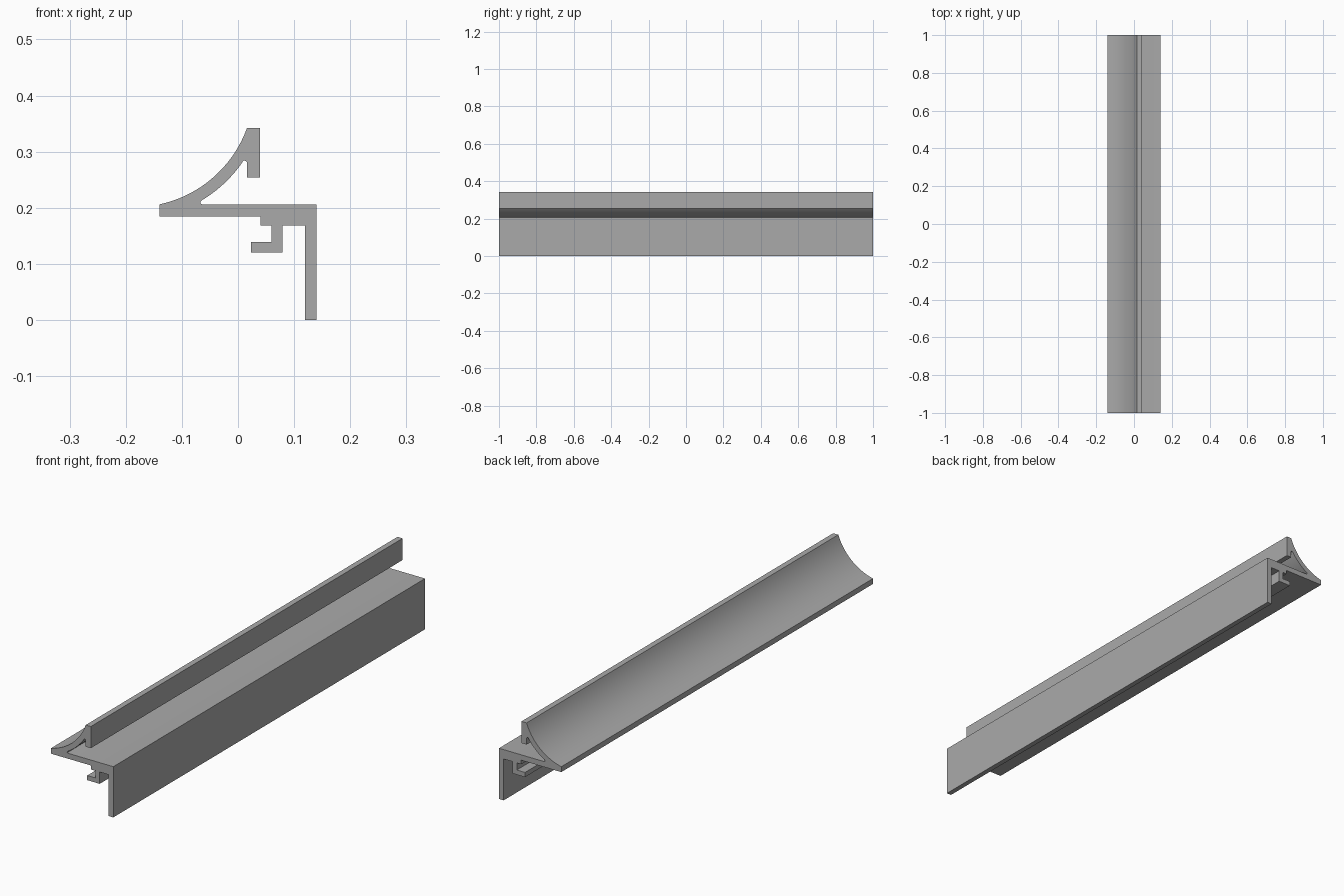
import bpy
import bmesh
from math import sin, cos, atan2, radians, hypot

HALF_LENGTH = 1.0
COVE_CENTRE = (-0.184, 0.415)

default = bpy.data.objects.get("Cube")
if default:
    bpy.data.objects.remove(default, do_unlink=True)


def make_material(name, colour):
    mat = bpy.data.materials.new(name)
    mat.use_nodes = True
    mat.diffuse_color = colour
    mat.node_tree.nodes["Principled BSDF"].inputs["Base Color"].default_value = colour
    return mat


def cove_arc(start, end, steps):
    """Points from start to end, swept about the cove centre."""
    cx, cz = COVE_CENTRE
    polar = [(hypot(x - cx, z - cz), atan2(z - cz, x - cx)) for x, z in (start, end)]
    (r0, a0), (r1, a1) = polar
    points = []
    for i in range(steps + 1):
        t = i / steps
        r, a = r0 + (r1 - r0) * t, a0 + (a1 - a0) * t
        points.append((cx + r * cos(a), cz + r * sin(a)))
    return points


def fillet(centre, radius, start, end, steps=5):
    """Small round between two angles in degrees."""
    angles = [radians(start + (end - start) * i / steps) for i in range(steps + 1)]
    return [(centre[0] + radius * cos(a), centre[1] + radius * sin(a)) for a in angles]


def extrude_profile(name, profile, material):
    bm = bmesh.new()
    face = bm.faces.new([bm.verts.new((x, -HALF_LENGTH, z)) for x, z in profile])
    result = bmesh.ops.extrude_face_region(bm, geom=[face], use_keep_orig=True)
    moved = [v for v in result["geom"] if isinstance(v, bmesh.types.BMVert)]
    bmesh.ops.translate(bm, verts=moved, vec=(0, 2 * HALF_LENGTH, 0))
    bmesh.ops.recalc_face_normals(bm, faces=bm.faces)
    mesh = bpy.data.meshes.new(name)
    bm.to_mesh(mesh)
    bm.free()
    mesh.materials.append(material)
    obj = bpy.data.objects.new(name, mesh)
    bpy.context.collection.objects.link(obj)
    return obj


# Underside of the shelf with the hooked clip
clip = [(-0.14, 0.184), (0.04, 0.184), (0.04, 0.168), (0.06, 0.168),
        (0.06, 0.139), (0.023, 0.139), (0.023, 0.12), (0.079, 0.12),
        (0.079, 0.168)]
# Hanging leg and top of the shelf
leg = [(0.119, 0.168), (0.119, 0), (0.14, 0), (0.14, 0.206)]
# Hollow behind the curved web, rounded at both ends
hollow = (fillet((-0.0635, 0.2095), 0.0035, 270, 120)
          + cove_arc((-0.064, 0.2135), (0.0085, 0.282), 14)
          + fillet((0.0115, 0.2795), 0.0045, 130, 0))
# Upright lip
lip = [(0.016, 0.254), (0.039, 0.254), (0.039, 0.342)]
# Concave cove face
cove = cove_arc((0.016, 0.342), (-0.14, 0.206), 24)

grey = make_material("grey", (0.4, 0.4, 0.4, 1))
trim = extrude_profile("trim_profile", clip + leg + hollow + lip + cove, grey)

bpy.ops.object.select_all(action="DESELECT")
trim.select_set(True)
bpy.context.view_layer.objects.active = trim
bpy.ops.object.shade_smooth_by_angle(angle=radians(30))
